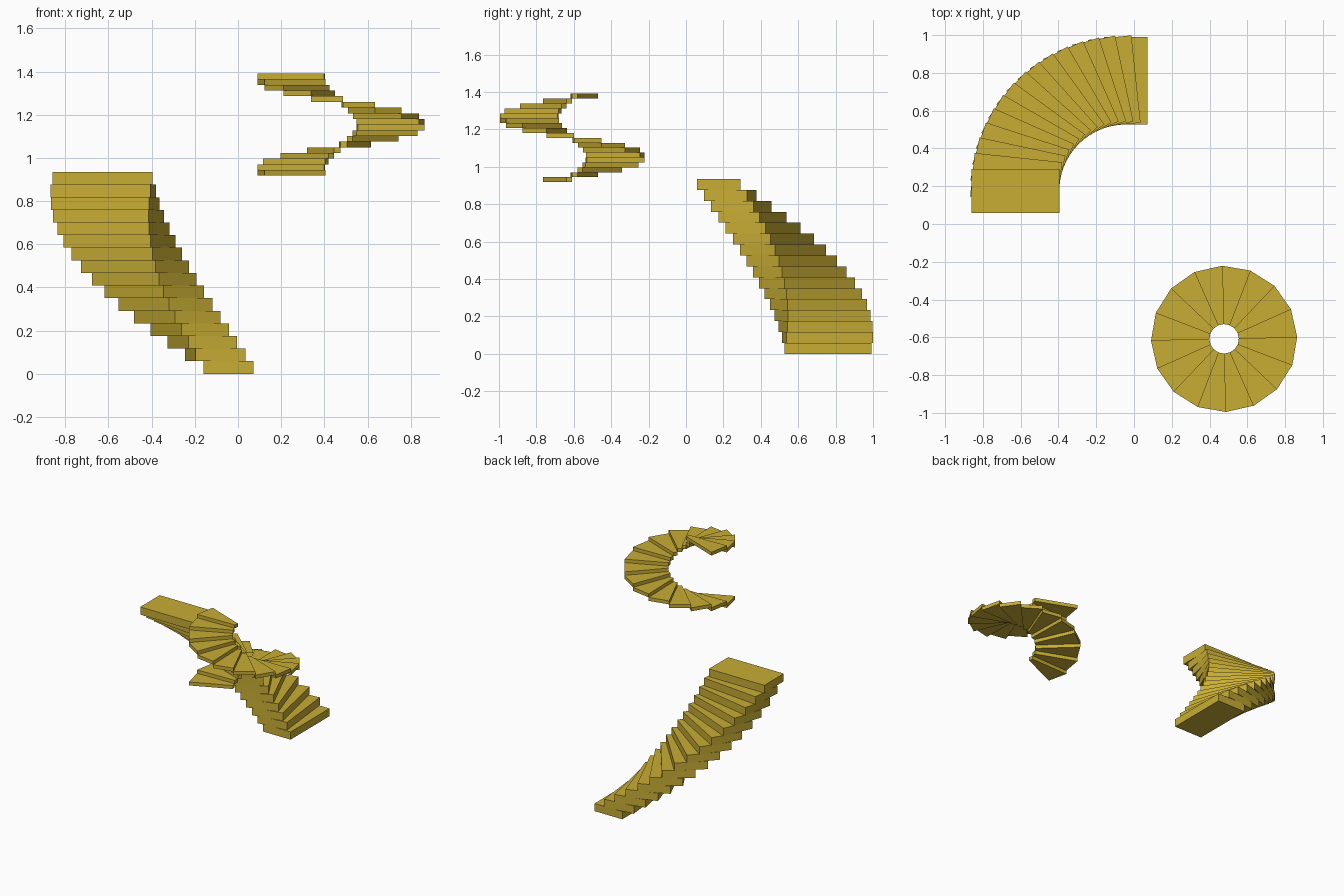
import bpy, bmesh
from math import cos, sin, radians
from mathutils import Vector

if "Cube" in bpy.data.objects:
    bpy.data.objects.remove(bpy.data.objects["Cube"])

gold = bpy.data.materials.new("gold")
gold.diffuse_color = (0.58, 0.42, 0.035, 1)
gold.use_nodes = True
gold.node_tree.nodes["Principled BSDF"].inputs["Base Color"].default_value = gold.diffuse_color


def prism(bm, outline, z0, z1):
    """Extrude a flat outline of (x, y) points from z0 to z1."""
    low = [bm.verts.new((x, y, z0)) for x, y in outline]
    high = [bm.verts.new((x, y, z1)) for x, y in outline]
    bm.faces.new(low[::-1])
    bm.faces.new(high)
    n = len(outline)
    for i in range(n):
        j = (i + 1) % n
        bm.faces.new((low[i], low[j], high[j], high[i]))


def polar(centre, r, deg):
    return centre + r * Vector((cos(radians(deg)), sin(radians(deg))))


def finish(bm, name):
    bmesh.ops.recalc_face_normals(bm, faces=bm.faces)
    mesh = bpy.data.meshes.new(name)
    bm.to_mesh(mesh)
    bm.free()
    mesh.materials.append(gold)
    bpy.context.collection.objects.link(bpy.data.objects.new(name, mesh))


# Quarter-turn staircase: rectangular treads swung about a centre
STEPS, RISE, HALF_DEPTH = 16, 0.0584, 0.116
centre = Vector((-0.044, 0.175))
bm = bmesh.new()
for i in range(STEPS):
    a = 90 + 90 * i / (STEPS - 1)
    out = polar(Vector((0, 0)), 1, a)
    side = Vector((-out.y, out.x)) * HALF_DEPTH
    inner, outer = centre + out * 0.351, centre + out * 0.816
    prism(bm, [inner - side, outer - side, outer + side, inner + side],
          i * RISE, (i + 1) * RISE)
finish(bm, "curved_stair")

# Spiral staircase: wedge treads climbing clockwise past one full turn
STEPS, BASE, TOP, TURN, START = 18, 0.918, 1.391, 22.5, 204
rise = (TOP - BASE) / STEPS
centre = Vector((0.477, -0.608))
bm = bmesh.new()
for i in range(STEPS):
    a0 = START - TURN * i
    a1 = a0 - TURN
    prism(bm, [polar(centre, 0.078, a1), polar(centre, 0.387, a1),
               polar(centre, 0.387, a0), polar(centre, 0.078, a0)],
          BASE + i * rise, BASE + (i + 1) * rise)
finish(bm, "spiral_stair")
